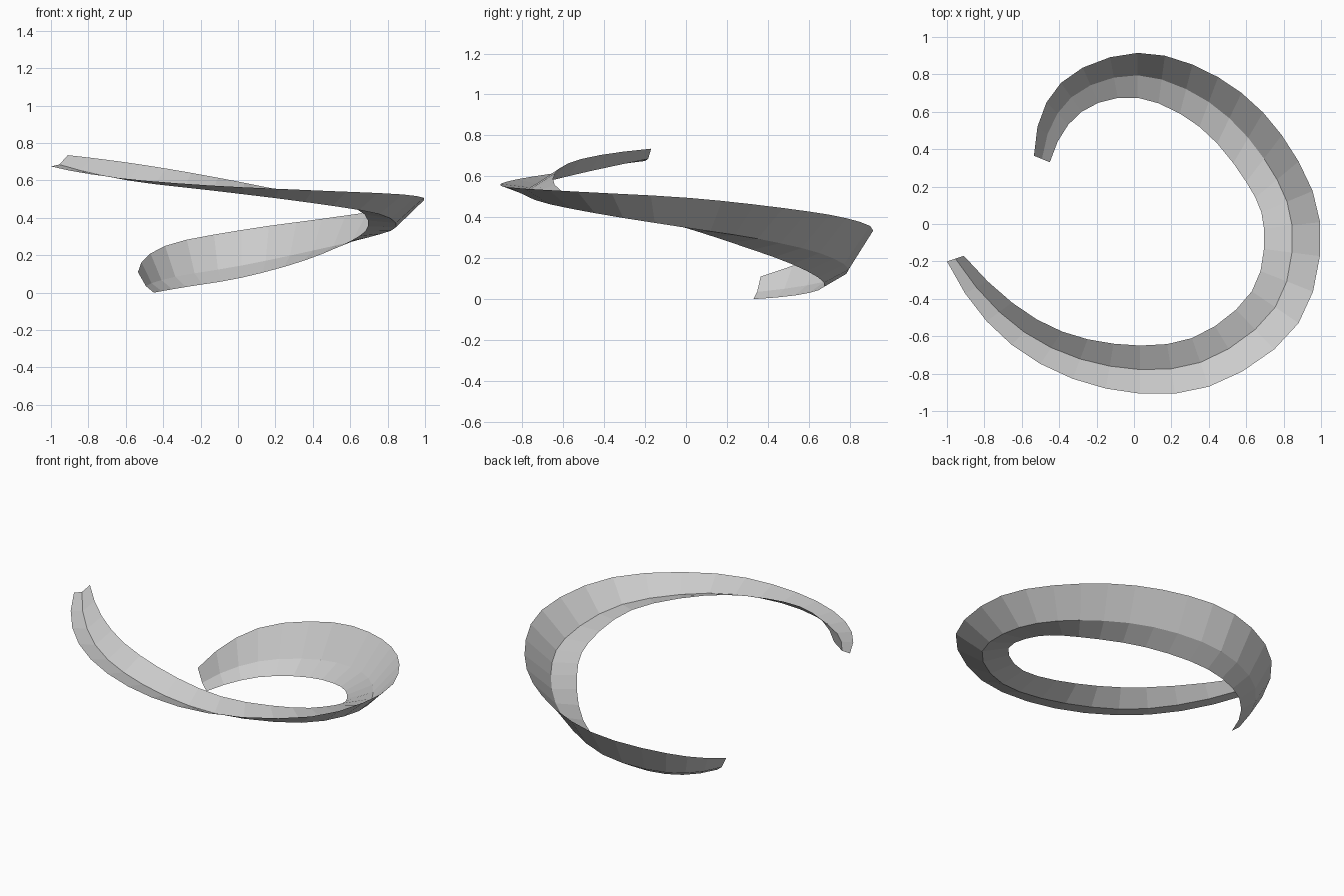
import bpy
import bmesh
from mathutils import Vector

default_cube = bpy.data.objects.get("Cube")
if default_cube:
    bpy.data.objects.remove(default_cube, do_unlink=True)

STEPS = 3  # rings between neighbouring stations

# Stations along the spiral: outer x, y / inner x, y / outer, middle, inner height
STATIONS = [
    (-.535, .365, -.45, .33, .11, .035, 0),
    (-.39, .755, -.28, .60, .25, .085, .03),
    (.02, .915, .02, .675, .335, .145, .08),
    (.45, .785, .35, .52, .395, .225, .17),
    (.79, .475, .60, .225, .445, .295, .275),
    (.995, .01, .695, -.025, .495, .35, .355),
    (.88, -.53, .63, -.36, .525, .42, .45),
    (.40, -.87, .31, -.61, .547, .485, .53),
    (-.15, -.88, -.11, -.64, .573, .545, .615),
    (-.655, -.645, -.52, -.51, .615, .60, .685),
    (-1, -.20, -.91, -.17, .675, .685, .735),
]


def smooth_rings(stations, steps):
    """Run a smooth curve through all stations, extending both ends."""
    p = [Vector(s) for s in stations]
    p = [3 * (p[0] - p[1]) + p[2]] + p + [3 * (p[-1] - p[-2]) + p[-3]]
    rings = []
    for a, b, c, d in zip(p, p[1:], p[2:], p[3:]):
        for i in range(steps):
            t = i / steps
            rings.append(b + 0.5 * t * ((c - a)
                         + t * (2 * a - 5 * b + 4 * c - d)
                         + t * t * (3 * (b - c) + d - a)))
    rings.append(p[-2])
    return rings


def flat_material(name, colour):
    mat = bpy.data.materials.new(name)
    mat.use_nodes = True
    mat.diffuse_color = colour
    shader = next(n for n in mat.node_tree.nodes if n.type == 'BSDF_PRINCIPLED')
    shader.inputs["Base Color"].default_value = colour
    return mat


# Folded ribbon: outer, middle and inner rails joined by two bands of quads
bm = bmesh.new()
previous = None
for ox, oy, ix, iy, outer_z, middle_z, inner_z in smooth_rings(STATIONS, STEPS):
    ring = [bm.verts.new(co) for co in (
        (ox, oy, outer_z),
        ((ox + ix) / 2, (oy + iy) / 2, middle_z),
        (ix, iy, inner_z))]
    if previous:
        for k in range(2):
            bm.faces.new((previous[k], ring[k], ring[k + 1], previous[k + 1]))
    previous = ring
bmesh.ops.recalc_face_normals(bm, faces=bm.faces)

# Face the inside of the trough upward
bm.normal_update()
if sum(f.normal.z for f in bm.faces) < 0:
    bmesh.ops.reverse_faces(bm, faces=bm.faces)

mesh = bpy.data.meshes.new("spiral_ribbon")
bm.to_mesh(mesh)
bm.free()
mesh.materials.append(flat_material("light_grey", (0.6, 0.6, 0.6, 1)))
ribbon = bpy.data.objects.new("spiral_ribbon", mesh)
bpy.context.collection.objects.link(ribbon)
